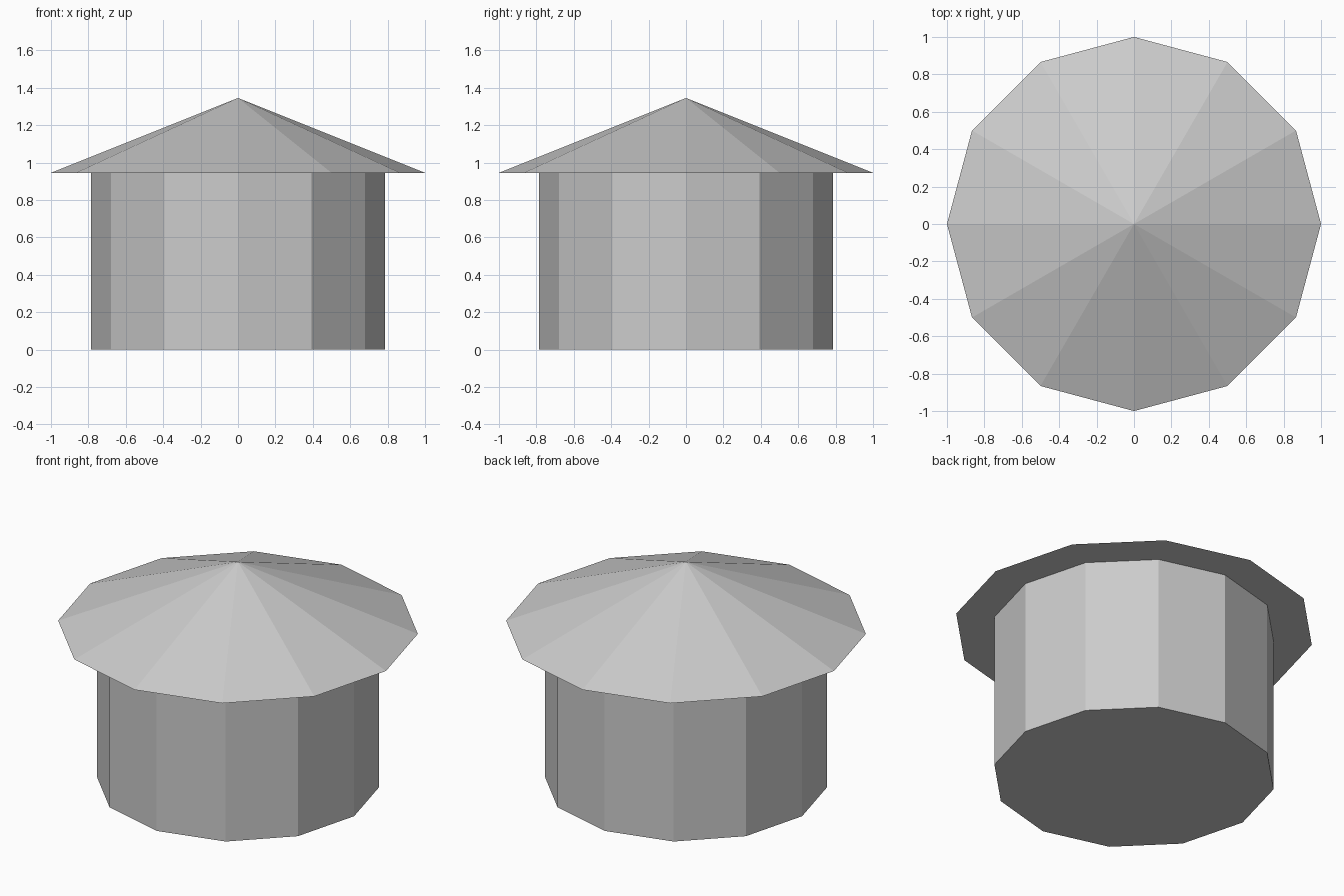
import bpy

if "Cube" in bpy.data.objects:
    bpy.data.objects.remove(bpy.data.objects["Cube"])

SIDES = 12
EAVE = 0.945   # height where wall meets roof
PEAK = 1.345

# Round wall: twelve-sided drum standing on the ground
bpy.ops.mesh.primitive_cylinder_add(
    vertices=SIDES, radius=0.785, depth=EAVE, location=(0, 0, EAVE / 2))
bpy.context.object.name = "wall"

# Overhanging roof: shallow twelve-sided cone with a flat underside
bpy.ops.mesh.primitive_cone_add(
    vertices=SIDES, radius1=1.0, radius2=0, depth=PEAK - EAVE,
    location=(0, 0, (EAVE + PEAK) / 2))
bpy.context.object.name = "roof"
